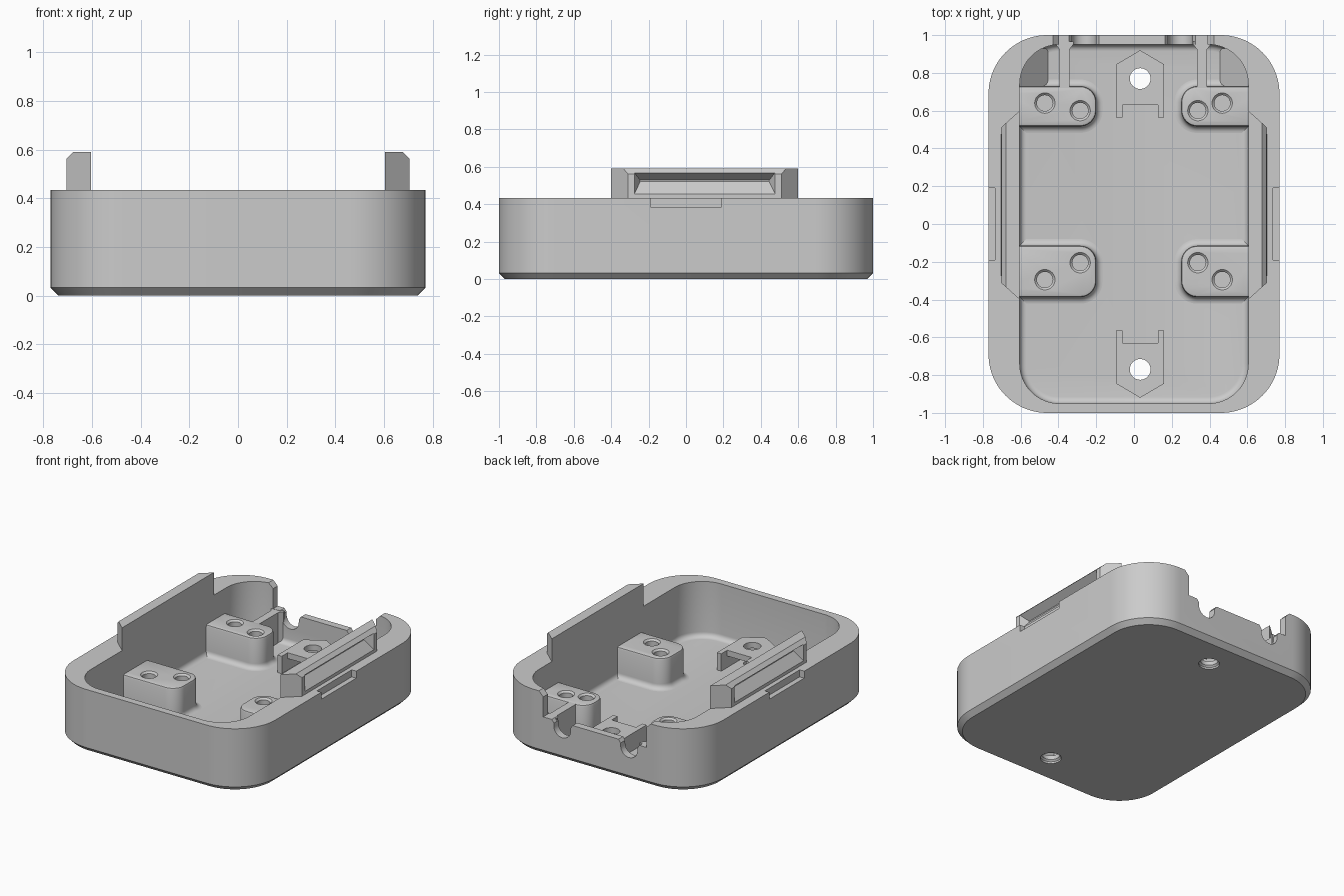
import bpy
import bmesh
from math import sin, cos, pi, radians
from mathutils import Vector

if "Cube" in bpy.data.objects:
    bpy.data.objects.remove(bpy.data.objects["Cube"], do_unlink=True)

grey = bpy.data.materials.new("plain grey")
grey.use_nodes = True
COLOUR = (0.6, 0.6, 0.6, 1)
grey.diffuse_color = COLOUR
grey.node_tree.nodes["Principled BSDF"].inputs["Base Color"].default_value = COLOUR


def rounded(x0, x1, y0, y1, r, z, grow=0, n=12):
    """Ring of a rounded rectangle, grown outward by grow."""
    ring = []
    r2 = r + grow
    corners = [(x1 - r, y1 - r), (x0 + r, y1 - r), (x0 + r, y0 + r), (x1 - r, y0 + r)]
    for q, (cx, cy) in enumerate(corners):
        for i in range(n + 1):
            a = (q + i / n) * pi / 2
            ring.append(Vector((cx + r2 * cos(a), cy + r2 * sin(a), z)))
    return ring


def circle(x, y, r, z, n=32):
    return [Vector((x + r * cos(2 * pi * i / n), y + r * sin(2 * pi * i / n), z)) for i in range(n)]


def loft(name, rings):
    """Closed solid through rings with equal point counts."""
    bm = bmesh.new()
    loops = [[bm.verts.new(p) for p in ring] for ring in rings]
    n = len(loops[0])
    for a, b in zip(loops, loops[1:]):
        for i in range(n):
            j = (i + 1) % n
            bm.faces.new((a[i], a[j], b[j], b[i]))
    bm.faces.new(loops[0][::-1])
    bm.faces.new(loops[-1])
    bmesh.ops.recalc_face_normals(bm, faces=bm.faces)
    mesh = bpy.data.meshes.new(name)
    bm.to_mesh(mesh)
    bm.free()
    mesh.materials.append(grey)
    ob = bpy.data.objects.new(name, mesh)
    bpy.context.collection.objects.link(ob)
    return ob


def prism(name, points, z0, z1):
    return loft(name, [[Vector((x, y, z)) for x, y in points] for z in (z0, z1)])


def prism_y(name, points, y0, y1):
    return loft(name, [[Vector((x, y, z)) for x, z in points] for y in (y0, y1)])


def box(name, x0, x1, y0, y1, z0, z1):
    return prism(name, [(x0, y0), (x1, y0), (x1, y1), (x0, y1)], z0, z1)


def cut(targets, cutter, operation="DIFFERENCE"):
    """Apply the cutter to every target, then drop it."""
    for ob in targets:
        mod = ob.modifiers.new("cut", "BOOLEAN")
        mod.operation = operation
        mod.solver = "EXACT"
        mod.object = cutter
        deps = bpy.context.evaluated_depsgraph_get()
        mesh = bpy.data.meshes.new_from_object(ob.evaluated_get(deps))
        ob.modifiers.clear()
        ob.data = mesh
    bpy.data.objects.remove(cutter, do_unlink=True)


parts = []
FLOOR, LEDGE, RIM = 0.05, 0.262, 0.433
F = 0.035  # floor fillet radius
fillet = [(F * (1 - cos(a)), F * (1 - sin(a))) for a in [i * pi / 12 for i in range(7)]]

# Tray body with a chamfered base
W = 0.77
outer = (-W, W, -1, 1, 0.31)
tray = loft("tray", [rounded(*outer, 0, -0.032, 20), rounded(*outer, 0.032, 0, 20),
                     rounded(*outer, RIM, 0, 20)])
parts.append(tray)

# Cavity with a filleted floor
inner = (-0.605, 0.605, -0.95, 0.95, 0.21)
rings = [rounded(*inner, FLOOR + h, -g, 16) for h, g in fillet]
rings.append(rounded(*inner, 0.6, 0, 16))
cut([tray], loft("cavity", rings))

# Lowered back wall, chamfered where it meets the rim, with two cable notches
C = 0.033
cut([tray], prism_y("back_opening", [(-0.397, LEDGE), (0.39, LEDGE), (0.39, RIM - C), (0.39 + C, RIM),
                                     (0.39 + C, 0.6), (-0.397 - C, 0.6), (-0.397 - C, RIM),
                                     (-0.397, RIM - C)], 0.9, 1.1))
for x in (-0.265, 0.245):
    r = 0.064
    arc = [(x + r * cos(a), 0.22 + r * sin(a)) for a in [pi + i * pi / 14 for i in range(15)]]
    arc += [(x + r, 0.24), (x + r + 0.016, LEDGE), (x + r + 0.016, 0.4)]
    arc += [(x - r - 0.016, 0.4), (x - r - 0.016, LEDGE), (x - r, 0.24)]
    cut([tray], prism_y("cable_notch", arc, 0.9, 1.1))

# Screw bosses against the side walls
for side in (-1, 1):
    edge = -0.2 if side < 0 else 0.25
    x0, x1 = sorted((edge, side * 0.7))
    hole_x = (-0.285, -0.472) if side < 0 else (0.338, 0.467)
    for label, y0, y1, hole_y in (("front", -0.387, -0.115, (-0.205, -0.295)),
                                  ("back", 0.517, 0.73, (0.60, 0.64))):
        shape = (x0, x1, y0, y1, 0.085)
        rings = [rounded(*shape, FLOOR - 0.02, F)]
        rings += [rounded(*shape, FLOOR + h, g) for h, g in fillet]
        rings += [rounded(*shape, LEDGE - 0.015), rounded(*shape, LEDGE - 0.004, -0.004),
                  rounded(*shape, LEDGE, -0.015)]
        boss = loft(label + ("_right" if side < 0 else "_left") + "_boss", rings)
        for hx, hy in zip(hole_x, hole_y):
            cut([boss], loft("screw_hole", [circle(hx, hy, 0.042, 0.1), circle(hx, hy, 0.042, LEDGE - 0.012),
                                            circle(hx, hy, 0.055, LEDGE + 0.001), circle(hx, hy, 0.055, 0.3)]))
        parts.append(boss)

    # Rib from the back boss to the back wall, flared at the wall
    rx = -0.368 if side < 0 else 0.36
    plan = [(-0.027, 0.7), (0.027, 0.7), (0.027, 0.925), (0.048, 0.952), (0.048, 0.965),
            (-0.048, 0.965), (-0.048, 0.952), (-0.027, 0.925)]
    parts.append(prism("cable_rib", [(rx + x, y) for x, y in plan], FLOOR - 0.02, LEDGE - 0.002))

    # Sloped corner fill behind the boss, kept inside the tray wall
    slope = [(0.64, 0.035), (0.455, 0.035), (0.455, FLOOR), (0.605, 0.22), (0.64, 0.22)]
    fill = prism_y("corner_slope", [(side * x, z) for x, z in slope], 0.7, 0.93)
    cut([fill], loft("trim", [rounded(-0.75, 0.75, -0.98, 0.98, 0.29, z, 0, 20) for z in (-0.1, 0.5)]),
        "INTERSECT")
    parts.append(fill)

    # Latch rail on the side rim, with its outer top edge chamfered
    profile = [(0.605, -0.4), (0.705, -0.31), (0.705, 0.51), (0.605, 0.6)]
    rail = prism("latch_rail", [(side * x, y) for x, y in profile], RIM, 0.59)
    bm = bmesh.new()
    bm.from_mesh(rail.data)
    edges = [e for e in bm.edges if all(abs(v.co.x) > 0.7 and v.co.z > 0.58 for v in e.verts)]
    bmesh.ops.bevel(bm, geom=edges, offset=0.028, segments=1, affect="EDGES")
    bm.to_mesh(rail.data)
    bm.free()

    # Tapered groove in the outer face of the rail
    groove = []
    for x, ya, yb, za, zb in ((0.72, -0.285, 0.485, 0.437, 0.58), (0.65, -0.245, 0.445, 0.52, 0.528)):
        groove.append([Vector((side * x, y, z)) for y, z in ((ya, za), (yb, za), (yb, zb), (ya, zb))])
    cut([rail], loft("groove", groove))
    parts.append(rail)

    # Shallow release notch in the outer rim
    a, b = sorted((side * 0.735, side * 0.8))
    cut([tray], box("release_notch", a, b, -0.19, 0.19, 0.385, 0.5))

# Pointed nut holders with open slots and through holes
CX = 0.0325
for end, label in ((1, "back"), (-1, "front")):
    outline = [(-0.127, 0.565), (0.127, 0.565), (0.127, 0.845), (0, 0.92), (-0.127, 0.845)]
    holder = prism(label + "_nut_holder", [(CX + x, end * y) for x, y in outline], FLOOR - 0.02, 0.17)
    for far, top in ((0.63, 0.3), (0.85, 0.13)):
        ya, yb = sorted((end * 0.5, end * far))
        cut([holder], box("nut_slot", CX - 0.094, CX + 0.094, ya, yb, 0, top))
    cy = end * 0.77
    cut([tray, holder], loft("through_hole", [circle(CX, cy, 0.066, -0.02), circle(CX, cy, 0.066, 0.012),
                                              circle(CX, cy, 0.055, 0.022), circle(CX, cy, 0.055, 0.3)]))
    parts.append(holder)

# Smooth curved faces, keep edges sharp
bpy.ops.object.select_all(action="DESELECT")
for ob in parts:
    ob.select_set(True)
bpy.context.view_layer.objects.active = tray
bpy.ops.object.shade_smooth_by_angle(angle=radians(30))
